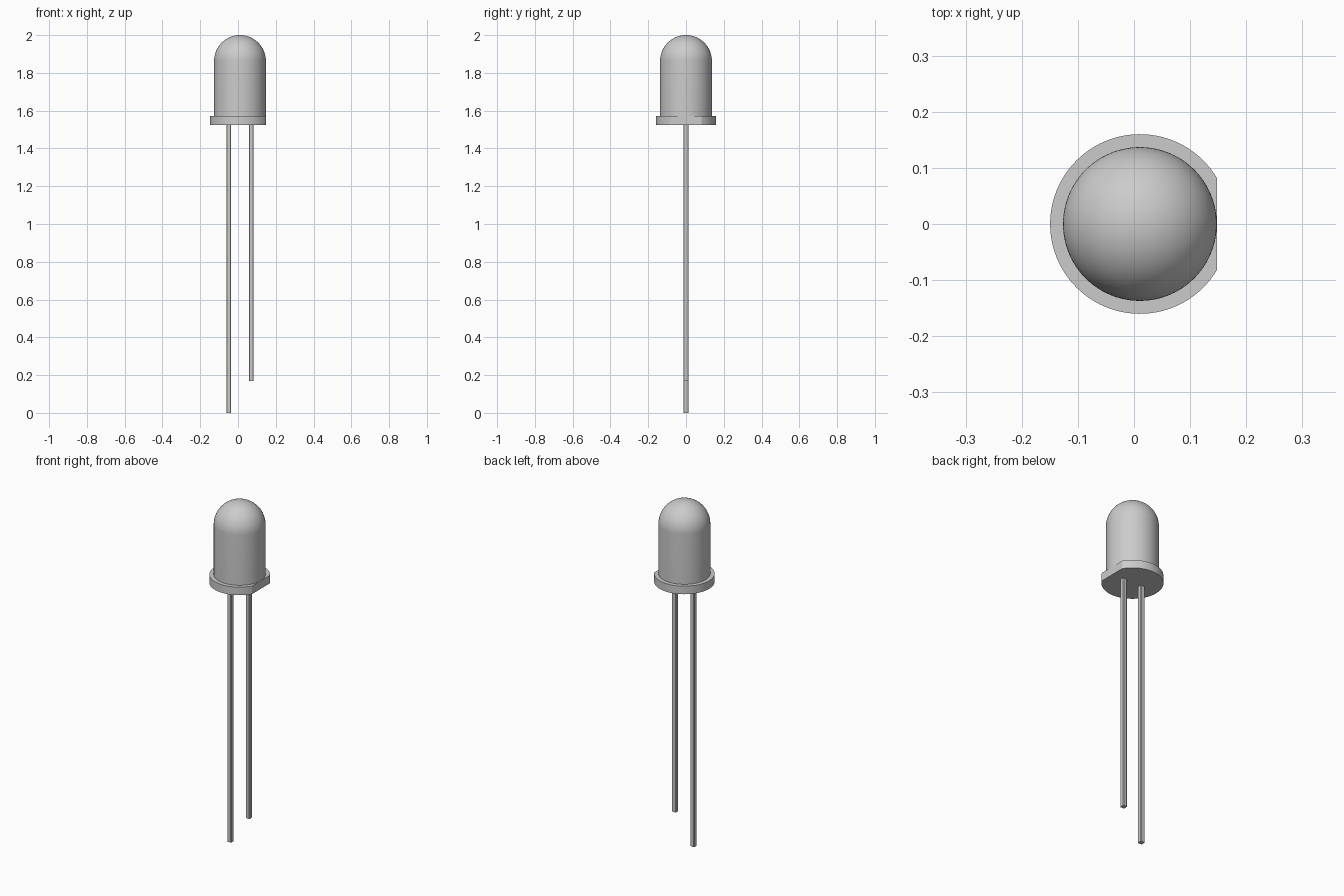
import bpy, bmesh
from math import sin, cos, pi, acos

if "Cube" in bpy.data.objects:
    bpy.data.objects.remove(bpy.data.objects["Cube"])

CX = 0.0105            # axis of the round lens
BODY_R, RIM_R = 0.137, 0.16
RIM_Z0, RIM_Z1, TOP = 1.525, 1.572, 2.0


def make_object(name, bm, smooth=False):
    bmesh.ops.recalc_face_normals(bm, faces=bm.faces)
    mesh = bpy.data.meshes.new(name)
    bm.to_mesh(mesh)
    bm.free()
    ob = bpy.data.objects.new(name, mesh)
    bpy.context.collection.objects.link(ob)
    if smooth:
        bpy.ops.object.select_all(action='DESELECT')
        ob.select_set(True)
        bpy.context.view_layer.objects.active = ob
        bpy.ops.object.shade_smooth_by_angle(angle=pi / 6)
    return ob


def prism(name, outline, z0, z1, smooth=False):
    bm = bmesh.new()
    face = bm.faces.new([bm.verts.new((x, y, z0)) for x, y in outline])
    ext = bmesh.ops.extrude_face_region(bm, geom=[face], use_keep_orig=True)
    verts = [v for v in ext['geom'] if isinstance(v, bmesh.types.BMVert)]
    bmesh.ops.translate(bm, verts=verts, vec=(0, 0, z1 - z0))
    return make_object(name, bm, smooth)


# Domed lens: cylinder wall plus quarter circle, spun around its axis
bm = bmesh.new()
profile = [(BODY_R, RIM_Z1)]
N = 24
for i in range(N + 1):
    a = pi / 2 * i / N
    profile.append((BODY_R * cos(a), TOP - BODY_R + BODY_R * sin(a)))
verts = [bm.verts.new((CX + r, 0, z)) for r, z in profile]
edges = [bm.edges.new(pair) for pair in zip(verts, verts[1:])]
bmesh.ops.spin(bm, geom=verts + edges, cent=(CX, 0, 0), axis=(0, 0, 1),
               angle=2 * pi, steps=96, use_merge=True)
bmesh.ops.remove_doubles(bm, verts=bm.verts, dist=1e-5)
make_object("lens", bm, smooth=True)

# Rim: disc with a flat on the +x side, touching the lens wall
half = acos((BODY_R + 0.0005) / RIM_R)
steps = 80
arc = [half + (2 * pi - 2 * half) * i / steps for i in range(steps + 1)]
prism("rim", [(CX + RIM_R * cos(a), RIM_R * sin(a)) for a in arc],
      RIM_Z0, RIM_Z1, smooth=True)

# Square wire leads, the -x one longer
W, C = 0.0130, 0.003
section = [(W, -W + C), (W, W - C), (W - C, W), (-W + C, W),
           (-W, W - C), (-W, -W + C), (-W + C, -W), (W - C, -W)]
for name, side, z0 in (("long_lead", -1, 0.0), ("short_lead", 1, 0.17)):
    x0 = CX + side * 0.0595
    prism(name, [(x0 + x, y) for x, y in section], z0, RIM_Z0)
